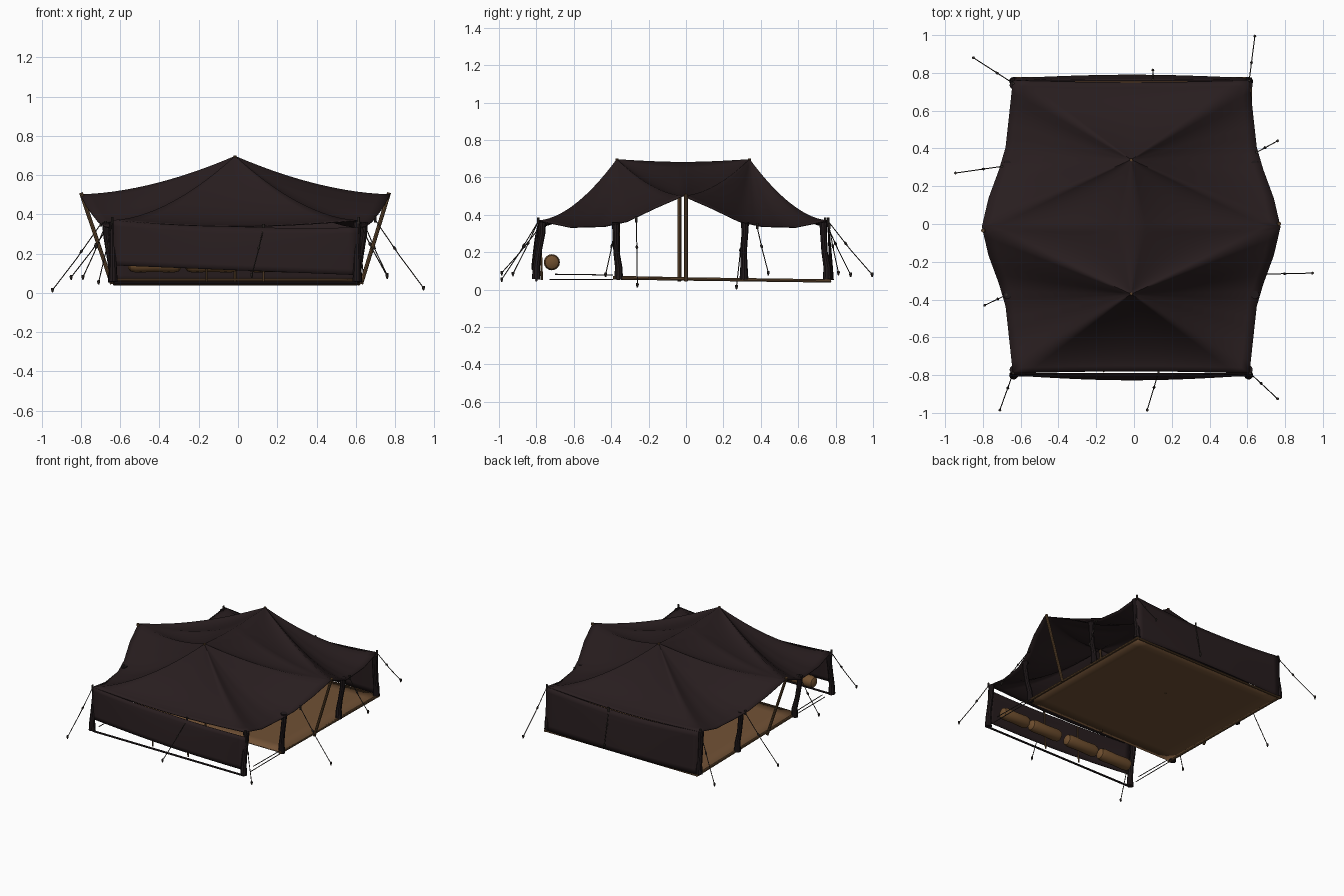
import bpy, bmesh, math
from mathutils import Vector

if "Cube" in bpy.data.objects:
    bpy.data.objects.remove(bpy.data.objects["Cube"])

def material(name, rgb):
    m = bpy.data.materials.new(name)
    m.diffuse_color = (*rgb, 1)
    m.use_nodes = True
    m.node_tree.nodes["Principled BSDF"].inputs["Base Color"].default_value = m.diffuse_color
    return m

CANVAS = material("dark canvas", (0.021, 0.0125, 0.0135))
CURTAIN = material("curtain canvas", (0.015, 0.010, 0.011))
MAT = material("floor brown", (0.165, 0.083, 0.036))
ROLL = material("roll brown", (0.16, 0.078, 0.028))
WOOD = material("pole wood", (0.12, 0.064, 0.027))
ROPE = material("dark rope", (0.035, 0.028, 0.024))
OX, OY = -0.015, -0.015      # the canopy sits slightly off centre

def finish(name, bm, mat, thickness=0, angle=35):
    bmesh.ops.remove_doubles(bm, verts=bm.verts, dist=0.0003)
    bmesh.ops.recalc_face_normals(bm, faces=bm.faces)
    me = bpy.data.meshes.new(name)
    bm.to_mesh(me)
    bm.free()
    me.materials.append(mat)
    ob = bpy.data.objects.new(name, me)
    bpy.context.collection.objects.link(ob)
    if thickness:
        s = ob.modifiers.new("thickness", 'SOLIDIFY')
        s.thickness, s.offset = thickness, 0
    bpy.ops.object.select_all(action='DESELECT')
    ob.select_set(True)
    bpy.context.view_layer.objects.active = ob
    bpy.ops.object.shade_smooth_by_angle(angle=math.radians(angle))
    return ob

def sheet(name, f, nu, nv, mat, thickness):
    """Surface from a function of u, v in 0..1."""
    bm = bmesh.new()
    g = [[bm.verts.new(f(i / nu, j / nv)) for j in range(nv + 1)] for i in range(nu + 1)]
    for i in range(nu):
        for j in range(nv):
            bm.faces.new((g[i][j], g[i + 1][j], g[i + 1][j + 1], g[i][j + 1]))
    return finish(name, bm, mat, thickness)

def tube(name, pts, radii, mat, n=8):
    """Capped tube along points, one radius or a radius per point."""
    pts = [Vector(p) for p in pts]
    if not isinstance(radii, (list, tuple)):
        radii = [radii] * len(pts)
    d = (pts[-1] - pts[0]).normalized()
    a = d.orthogonal().normalized()
    b = d.cross(a)
    bm = bmesh.new()
    rings = [[bm.verts.new(p + r * (a * math.cos(t * math.tau / n) + b * math.sin(t * math.tau / n)))
              for t in range(n)] for p, r in zip(pts, radii)]
    for r0, r1 in zip(rings, rings[1:]):
        for t in range(n):
            bm.faces.new((r0[t], r0[t - 1], r1[t - 1], r1[t]))
    bm.faces.new(rings[0])
    bm.faces.new(rings[-1])
    return finish(name, bm, mat)

# canopy: each half fans down from its peak to a boundary loop
EAVE = [(.79, 0, .50), (.755, .15, .435), (.70, .30, .363), (.665, .42, .337),
        (.645, .60, .332), (.626, .775, .368)]

def half_boundary():
    pts = [(.79 * k / 10, 0, .50 + .18 * (1 - k / 10) ** 1.9) for k in range(10)]
    for p, q in zip(EAVE, EAVE[1:]):
        pts += [tuple(Vector(p).lerp(Vector(q), k / 3)) for k in range(3)]
    x, y, z = EAVE[-1]
    pts += [(x * (1 - k / 8), y - .01 * math.sin(math.pi * k / 16),
             z - .03 * math.sin(math.pi * k / 16)) for k in range(9)]
    return pts

bm = bmesh.new()
peak, rings = Vector((0, .355, .695)), 14
for sx in (-1, 1):
    for sy in (-1, 1):
        cols = []
        for b in half_boundary():
            col = []
            for k in range(rings + 1):
                t = k / rings
                z = b[2] + (peak.z - b[2]) * (1 - t) ** 1.75
                x, y = b[0] * t, peak.y + (b[1] - peak.y) * t
                col.append(bm.verts.new((sx * x + OX, sy * y + OY, z)))
            cols.append(col)
        for c0, c1 in zip(cols, cols[1:]):
            for k in range(rings):
                if k == 0:
                    bm.faces.new((c0[0], c0[1], c1[1]))
                else:
                    bm.faces.new((c0[k], c0[k + 1], c1[k + 1], c1[k]))
finish("canopy", bm, CANVAS, 0.005, 80)

# front wall hangs short of the ground and droops to the right, back wall is full height
def front_wall(u, v):
    top = .368 - .03 * math.sin(math.pi * u) - .07 * max(0, u - .5)
    return (-.635 + 1.25 * u, -.79 - .025 * math.sin(math.pi * u) * v ** .5 - .01 * v,
            top + (.14 - .05 * u - top) * v)

def back_wall(u, v):
    top = .367 - .03 * math.sin(math.pi * u)
    return (-.635 + 1.25 * u, .758 + .018 * math.sin(math.pi * u) * v ** .5 + .012 * v,
            top + (.05 - top) * v)

sheet("front_wall", front_wall, 24, 8, CANVAS, 0.005)
sheet("back_wall", back_wall, 24, 8, CANVAS, 0.005)

# floor mat, leaving the front strip open
def floor(u, v):
    y = -.39 + 1.165 * v
    return (-.625 + 1.24 * u, y, .062 - .015 * y / .77)

sheet("floor_mat", floor, 12, 12, MAT, 0.008)

# ground rails around the floor
tube("front_rail", [(-.63, -.80, .05), (.61, -.80, .05)], .007, CURTAIN)
tube("back_rail", [(-.63, .77, .045), (.61, .77, .045)], .007, WOOD)
for x, nm in ((-.63, "left"), (.615, "right")):
    tube(nm + "_sill", [(x, -.39, .062), (x, .775, .046)], .009, WOOD)
    tube(nm + "_front_cord", [(x, -.73, .055), (x, -.39, .055)], .003, ROPE, 5)
    tube(nm + "_upper_cord", [(x, -.70, .082), (x, -.39, .078)], .003, ROPE, 5)

# gathered curtains around the corner and side posts
for sx in (-1, 1):
    for yt, yb, x in ((-.77, -.80, .622), (-.375, -.36, .655), (.315, .31, .655), (.735, .755, .622)):
        xs = x * sx + OX
        xb = xs - sx * (.03 if x > .63 else 0)
        mid = (yt + yb) / 2
        tube("gathered_curtain",
             [(xs, yt, .36), (xs, yt, .30), ((xs + xb) / 2, mid - .004, .20), (xb, yb, .12), (xb, yb, .055)],
             [.022, .018, .017, .020, .024], CURTAIN, 10)

# side props, and centre poles with finials above the peaks
for sx, y in ((-1, -.035), (1, 0)):
    tube("side_prop", [(sx * .635 + OX / 2, y, .045), (sx * .785 + OX, y, .51)], .010, WOOD)
for y, yb in ((-.37, -.36), (.34, .31)):
    tube("centre_pole", [(OX, yb, .05), (OX, yb, .36), (OX, y, .70)], .008, WOOD)

# bedding rolls behind the front wall, with straps
for x0, x1 in ((-.56, -.29), (-.27, .0), (.05, .31), (.33, .56)):
    r = [.02, .036, .043, .040, .043, .036, .02]
    t = [0, .04, .14, .5, .86, .96, 1]
    tube("bedding_roll", [(x0 + (x1 - x0) * k, -.717, .146) for k in t], r, ROLL, 16)
for x in (-.16, .13):
    tube("front_strap", [(x, -.78, .33), (x, -.77, .05)], .006, WOOD, 6)

# guy ropes: canopy point to peg, with a slider part way
GUYS = [((-.64, .745, .365), (-.85, .88, .08)), ((.61, .76, .365), (.64, .995, .08)),
        ((.615, -.79, .365), (.76, -.925, .085)), ((-.64, -.79, .365), (-.71, -.985, .055)),
        ((-.70, .305, .35), (-.945, .27, .015)), ((.65, .38, .335), (.76, .44, .09)),
        ((.70, -.265, .37), (.945, -.26, .025)), ((-.675, -.375, .345), (-.79, -.43, .08)),
        ((.13, -.785, .33), (.07, -.985, .09)), ((.10, .765, .335), (.10, .815, .09))]
for a, b in GUYS:
    a, b = Vector(a), Vector(b)
    d = (b - a).normalized()
    sag = a.lerp(b, .5) - Vector((0, 0, .008))
    tube("guy_rope", [a, sag, b], .0028, ROPE, 5)
    s = a.lerp(b, .4) - Vector((0, 0, .005))
    tube("rope_slider", [s - d * .012, s, s + d * .012], [.004, .008, .004], ROPE, 6)
    tube("tent_peg", [b + Vector((0, 0, .010)), b, b - Vector((0, 0, .014))], [.007, .008, .003], ROPE, 6)
    tube("canopy_toggle", [a - Vector((0, 0, .012)), a + Vector((0, 0, .02))], .007, ROPE, 6)
